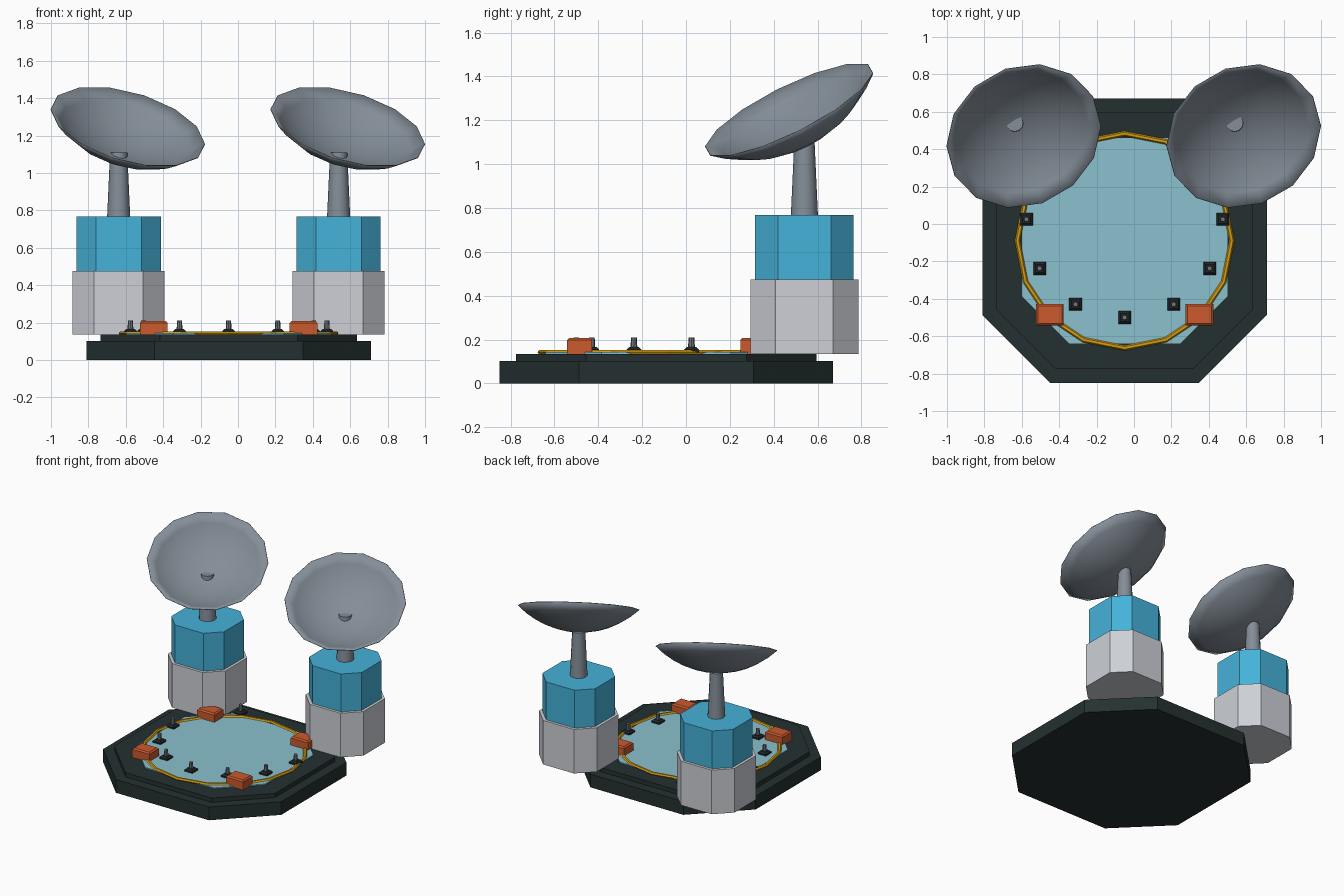
import bpy, bmesh, math
from mathutils import Vector, Matrix

if "Cube" in bpy.data.objects:
    bpy.data.objects.remove(bpy.data.objects["Cube"])

CX, CY = -0.05, -0.09          # centre of the platform


def material(name, r, g, b):
    lin = lambda c: (c / 255 / 12.92) if c < 11 else ((c / 255 + 0.055) / 1.055) ** 2.4
    m = bpy.data.materials.new(name)
    m.diffuse_color = (lin(r), lin(g), lin(b), 1)
    m.use_nodes = True
    m.node_tree.nodes["Principled BSDF"].inputs["Base Color"].default_value = m.diffuse_color
    return m


DARK = material("dark_green_black", 36, 48, 48)
PAD = material("pale_cyan", 138, 193, 206)
YELLOW = material("amber_yellow", 214, 158, 18)
ORANGE = material("burnt_orange", 204, 90, 45)
GREY = material("light_grey", 205, 208, 215)
BLUE = material("bright_blue", 69, 178, 217)
STEEL = material("steel_grey", 132, 142, 152)
BLACK = material("lamp_black", 34, 40, 42)
POST = material("post_grey", 112, 118, 124)


def make(name, bm, mat, smooth=False):
    bmesh.ops.recalc_face_normals(bm, faces=bm.faces)
    me = bpy.data.meshes.new(name)
    bm.to_mesh(me)
    bm.free()
    me.materials.append(mat)
    ob = bpy.data.objects.new(name, me)
    bpy.context.collection.objects.link(ob)
    if smooth:
        bpy.context.view_layer.objects.active = ob
        ob.select_set(True)
        bpy.ops.object.shade_smooth_by_angle(angle=math.radians(40))
        ob.select_set(False)
    return ob


def octagon(name, x, y, z0, z1, half, side, mat):
    """Square prism with chamfered corners; side is half the straight edge."""
    bm = bmesh.new()
    ring = [(half, -side), (half, side), (side, half), (-side, half),
            (-half, side), (-half, -side), (-side, -half), (side, -half)]
    face = bm.faces.new([bm.verts.new((x + a, y + b, z0)) for a, b in ring])
    ext = bmesh.ops.extrude_face_region(bm, geom=[face])["geom"]
    bmesh.ops.translate(bm, vec=(0, 0, z1 - z0),
                        verts=[v for v in ext if isinstance(v, bmesh.types.BMVert)])
    return make(name, bm, mat)


def cone(name, x, y, z0, z1, r0, r1, sides, mat, smooth=False, turn=0):
    bm = bmesh.new()
    bmesh.ops.create_cone(bm, cap_ends=True, segments=sides, radius1=r0, radius2=r1,
                          depth=z1 - z0,
                          matrix=Matrix.Translation((x, y, (z0 + z1) / 2)) @ Matrix.Rotation(turn, 4, 'Z'))
    return make(name, bm, mat, smooth)


def box(name, x, y, z0, z1, w, d, mat, bevel):
    bm = bmesh.new()
    bmesh.ops.create_cube(bm, size=1, matrix=Matrix.Translation((x, y, (z0 + z1) / 2))
                          @ Matrix.Diagonal((w, d, z1 - z0, 1)))
    top = [e for e in bm.edges if all(v.co.z > z0 + 0.001 for v in e.verts)]
    bmesh.ops.bevel(bm, geom=top, offset=bevel, segments=1, affect='EDGES')
    return make(name, bm, mat)


def dish(name, centre, mat):
    """Shallow 14-sided spherical bowl facing front right and up."""
    rim, depth, sides, rings = 0.426, 0.172, 14, 6
    R = (rim ** 2 + depth ** 2) / (2 * depth)
    span = math.asin(rim / R)
    bm = bmesh.new()
    prof = [bm.verts.new((R * math.sin(span * i / rings), 0,
                          R - depth - R * math.cos(span * i / rings)))
            for i in range(rings + 1)]
    edges = [bm.edges.new(p) for p in zip(prof, prof[1:])]
    bmesh.ops.spin(bm, geom=prof + edges, cent=(0, 0, 0), axis=(0, 0, 1),
                   angle=2 * math.pi, steps=sides)
    bmesh.ops.remove_doubles(bm, verts=bm.verts, dist=0.0005)
    # turn so that one rim edge is the highest, tilt, then aim
    m = (Matrix.Translation(centre) @ Matrix.Rotation(math.radians(-60), 4, 'Z')
         @ Matrix.Rotation(math.radians(30), 4, 'Y')
         @ Matrix.Rotation(math.pi / sides, 4, 'Z'))
    bm.transform(m)
    ob = make(name, bm, mat, True)
    mod = ob.modifiers.new("thickness", 'SOLIDIFY')
    mod.thickness = 0.004
    mod.offset = 0
    return ob


# platform tiers and landing surface
octagon("platform_base", CX, CY, 0, 0.102, 0.76, 0.397, DARK)
octagon("platform_step", CX, CY, 0.102, 0.135, 0.686, 0.367, DARK)
octagon("landing_surface", CX, CY, 0.135, 0.143, 0.55, 0.295, PAD)

# yellow ring: 16-sided hoop
bm = bmesh.new()
prof = [bm.verts.new((CX + 0.573 + 0.014 * math.cos(a), CY, 0.143 + 0.012 * math.sin(a)))
        for a in [k * math.pi / 3 for k in range(6)]]
edges = [bm.edges.new((prof[i], prof[(i + 1) % 6])) for i in range(6)]
bmesh.ops.spin(bm, geom=prof + edges, cent=(CX, CY, 0), axis=(0, 0, 1),
               angle=2 * math.pi, steps=16)
bmesh.ops.remove_doubles(bm, verts=bm.verts, dist=0.0005)
make("marker_ring", bm, YELLOW)

# orange corner boxes
for sx, nx in ((-1, "left"), (1, "right")):
    for sy, ny in ((-1, "front"), (1, "back")):
        box(f"corner_box_{ny}_{nx}", CX + sx * 0.4, CY + sy * 0.395,
            0.135, 0.208, 0.148, 0.114, ORANGE, 0.01)

# small lamps along the edge of the pad
for deg in (120, 180, 210, 240, 270, 300, 330, 360):
    a = math.radians(deg)
    x, y = CX + 0.525 * math.cos(a), 0.025 + 0.525 * math.sin(a)
    box(f"lamp_foot_{deg}", x, y, 0.14, 0.166, 0.068, 0.068, BLACK, 0.012)
    cone(f"lamp_post_{deg}", x, y, 0.16, 0.21, 0.016, 0.013, 8, POST, True)

# two dish towers
for s, side in ((-1, "left"), (1, "right")):
    x, y = CX + s * 0.588, 0.54
    octagon(f"tower_foot_{side}", x, y, 0.135, 0.475, 0.246, 0.131, GREY)
    octagon(f"tower_body_{side}", x, y, 0.475, 0.767, 0.225, 0.121, BLUE)
    cone(f"mast_{side}", x, y, 0.76, 1.11, 0.062, 0.046, 12, STEEL, True)
    dish(f"dish_{side}", Vector((x + 0.049, 0.47, 1.248)), STEEL)
